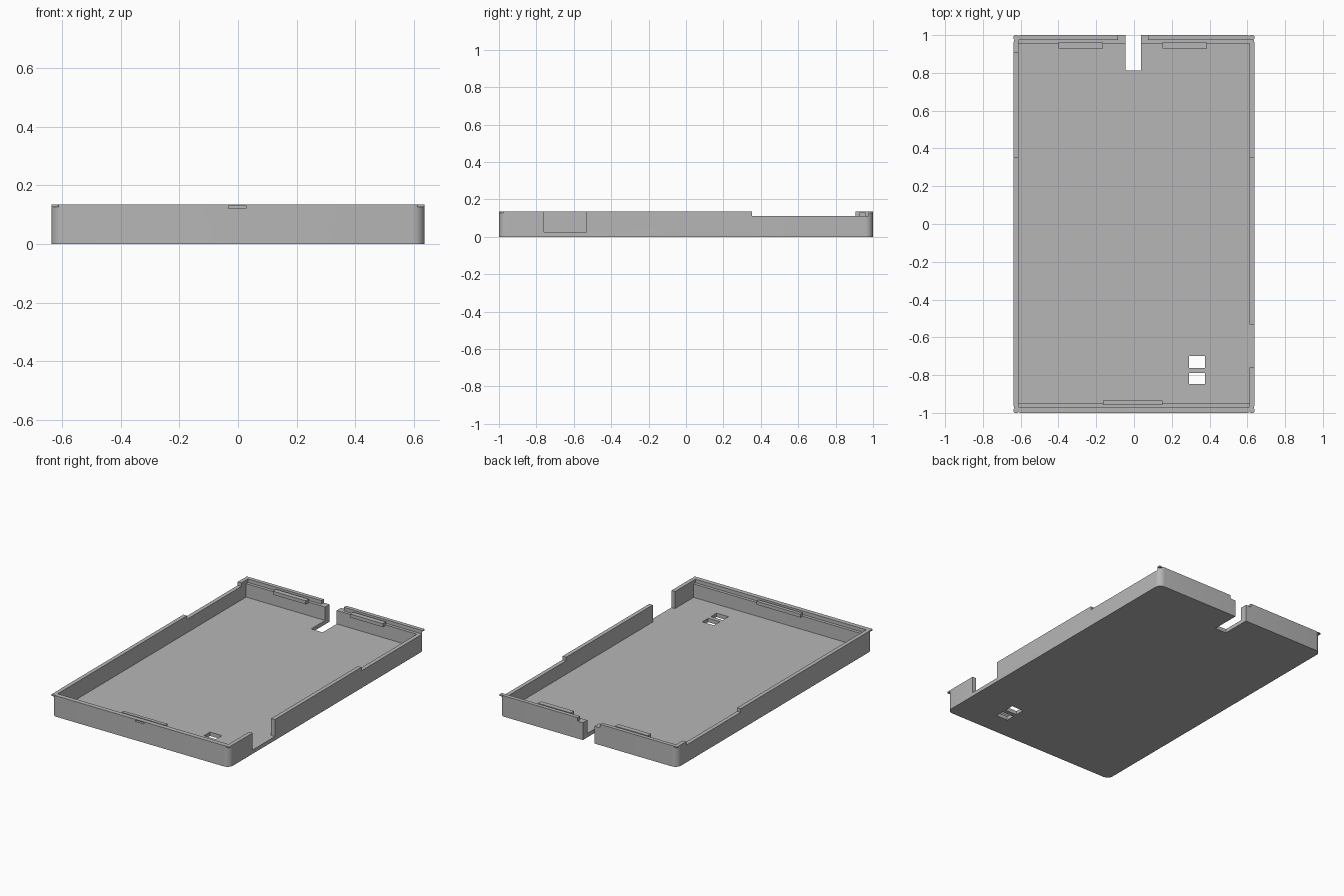
import bpy, bmesh
from mathutils import Vector

if "Cube" in bpy.data.objects:
    bpy.data.objects.remove(bpy.data.objects["Cube"])

grey = bpy.data.materials.new("plain grey")
grey.use_nodes = True
COLOR = (0.47, 0.47, 0.47, 1)
grey.diffuse_color = COLOR
grey.node_tree.nodes["Principled BSDF"].inputs["Base Color"].default_value = COLOR

W, L, H = 0.637, 1.0, 0.135     # half width, half length, height
FLOOR, LEDGE = 0.025, 0.112
IN_X, IN_FRONT, IN_BACK = 0.611, -0.95, 0.955
OVER = 0.3                      # cutters reach past the rim


def box(name, x0, x1, y0, y1, z0, z1, radius=0):
    """Axis-aligned box, with rounded upright edges if radius is given."""
    bm = bmesh.new()
    bmesh.ops.create_cube(bm, size=1)
    size = Vector((x1 - x0, y1 - y0, z1 - z0))
    mid = Vector((x0 + x1, y0 + y1, z0 + z1)) / 2
    for v in bm.verts:
        v.co = v.co * size + mid
    if radius:
        upright = [e for e in bm.edges
                   if abs(e.verts[0].co.z - e.verts[1].co.z) > size.z / 2]
        bmesh.ops.bevel(bm, geom=upright, offset=radius, segments=6,
                        profile=0.5, affect='EDGES')
    mesh = bpy.data.meshes.new(name)
    bm.to_mesh(mesh)
    bm.free()
    mesh.materials.append(grey)
    obj = bpy.data.objects.new(name, mesh)
    bpy.context.collection.objects.link(obj)
    return obj


def cut(target, *bounds):
    """Remove a box-shaped volume from the target."""
    cutter = box("cutter", *bounds)
    cutter.hide_render = True
    mod = target.modifiers.new("cut", 'BOOLEAN')
    mod.operation = 'DIFFERENCE'
    mod.solver = 'EXACT'
    mod.object = cutter
    bpy.context.view_layer.objects.active = target
    bpy.ops.object.modifier_apply(modifier=mod.name)
    bpy.data.objects.remove(cutter)


# Tray shell with its cavity
tray = box("tray", -W, W, -L, L, 0, H, radius=0.04)
cut(tray, -IN_X, IN_X, IN_FRONT, IN_BACK, FLOOR, OVER)

# Stepped ledges inside the front and back rims
cut(tray, -IN_X, IN_X, -0.97, IN_FRONT + 0.01, LEDGE, OVER)
cut(tray, -IN_X, IN_X, IN_BACK - 0.01, 0.975, LEDGE, OVER)

# Lowered rear part of the side walls
cut(tray, IN_X - 0.02, 0.7, 0.352, 0.975, LEDGE, OVER)
cut(tray, -0.7, -IN_X + 0.02, 0.352, 0.907, LEDGE, OVER)

# Opening in the left wall
cut(tray, IN_X - 0.02, 0.7, -0.76, -0.533, FLOOR, OVER)

# Cable slot in the back, with the lip set back on both sides
cut(tray, -0.085, 0.075, 0.9, 1.1, LEDGE, OVER)
cut(tray, -0.045, 0.038, 0.812, 1.1, -0.1, OVER)

# Two windows in the floor
for y0, y1 in ((-0.762, -0.7), (-0.848, -0.79)):
    cut(tray, 0.29, 0.375, y0, y1, -0.1, 0.1)

# Shallow fingernail pocket in the front
cut(tray, -0.033, 0.028, -1.1, -0.985, 0.122, 0.132)

bpy.ops.object.select_all(action='DESELECT')
tray.select_set(True)
bpy.context.view_layer.objects.active = tray
bpy.ops.object.shade_smooth_by_angle()

# Snap ridges along the front and back walls
box("front_snap_ridge", -0.165, 0.15, -0.957, -0.934, 0.108, 0.13)
box("back_snap_ridge_right", -0.4, -0.165, 0.928, 0.96, 0.108, 0.13)
box("back_snap_ridge_left", 0.152, 0.387, 0.928, 0.96, 0.108, 0.13)

# Thin square tabs over the rounded corners
for side, sx in (("left", 1), ("right", -1)):
    for end, sy in (("front", -1), ("back", 1)):
        xs = sorted((sx * 0.613, sx * W))
        ys = sorted((sy * 0.975, sy * L))
        box(f"{end}_{side}_corner_tab", *xs, *ys, 0.127, H, radius=0.006)
